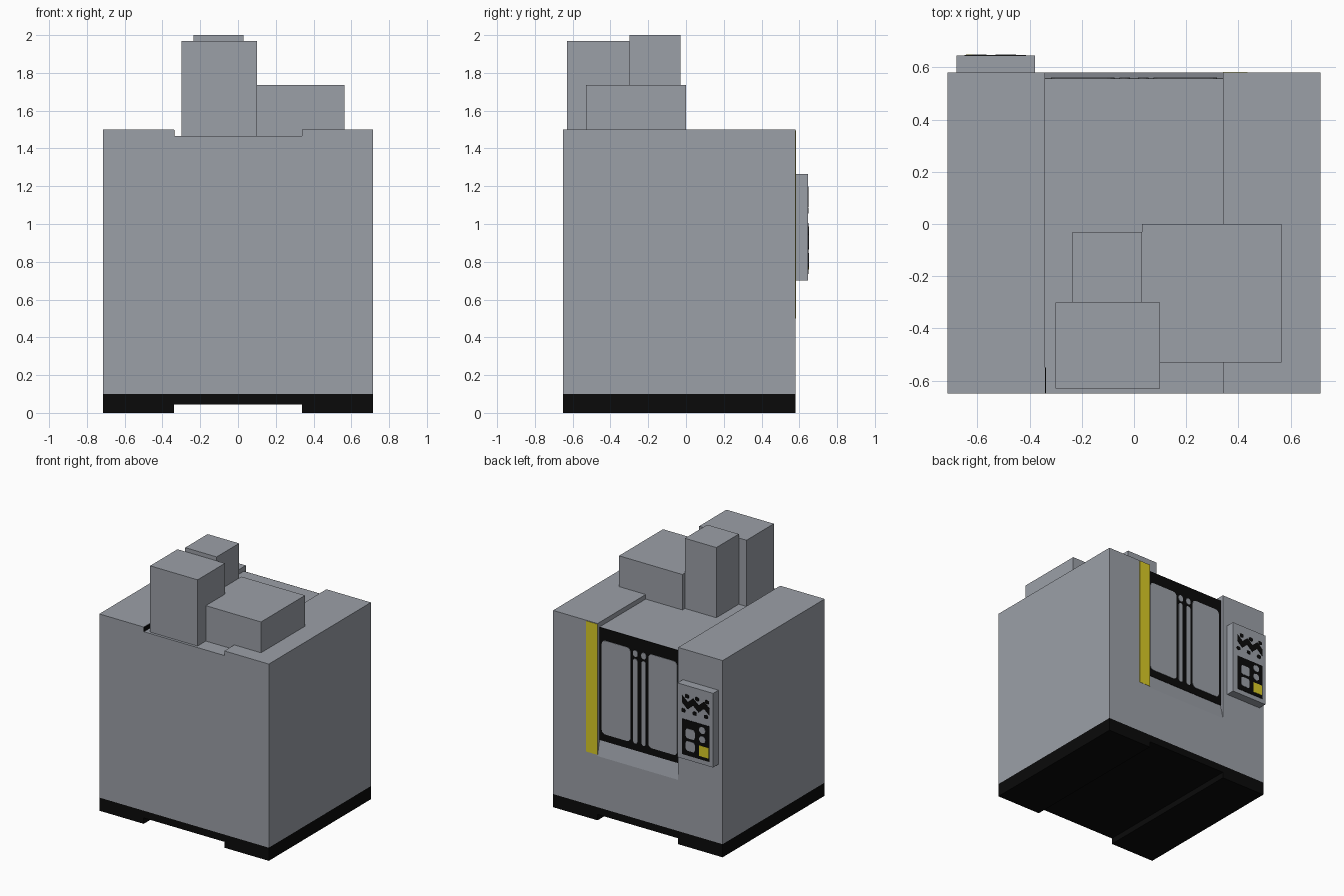
import bpy, bmesh, math

if "Cube" in bpy.data.objects:
    bpy.data.objects.remove(bpy.data.objects["Cube"])


def material(name, rgb):
    m = bpy.data.materials.new(name)
    m.diffuse_color = (*rgb, 1)
    m.use_nodes = True
    m.node_tree.nodes["Principled BSDF"].inputs["Base Color"].default_value = m.diffuse_color
    return m


GREY = material("machine grey", (0.33, 0.35, 0.39))
BLACK = material("black", (0.003, 0.003, 0.003))
YELLOW = material("warning yellow", (0.70, 0.60, 0.02))


def extrude(name, pts, offset, mat):
    """Closed prism: outline of 3D points swept along an offset."""
    bm = bmesh.new()
    face = bm.faces.new([bm.verts.new(p) for p in pts])
    top = bmesh.ops.extrude_face_region(bm, geom=[face])["geom"]
    bmesh.ops.translate(bm, vec=offset, verts=[v for v in top if isinstance(v, bmesh.types.BMVert)])
    bmesh.ops.recalc_face_normals(bm, faces=bm.faces)
    me = bpy.data.meshes.new(name)
    bm.to_mesh(me)
    bm.free()
    me.materials.append(mat)
    ob = bpy.data.objects.new(name, me)
    bpy.context.collection.objects.link(ob)
    return ob


def prism_y(name, xz, y0, y1, mat):
    return extrude(name, [(x, y0, z) for x, z in xz], (0, y1 - y0, 0), mat)


def box(name, x0, x1, y0, y1, z0, z1, mat):
    return prism_y(name, [(x0, z0), (x1, z0), (x1, z1), (x0, z1)], y0, y1, mat)


def plate(name, x0, x1, z0, z1, y, mat, r=0.0, t=0.003):
    """Thin plate on a +y wall, optionally with rounded corners."""
    if r == 0:
        return box(name, x0, x1, y, y + t, z0, z1, mat)
    pts = []
    for k, (cx, cz) in enumerate([(x1 - r, z1 - r), (x0 + r, z1 - r), (x0 + r, z0 + r), (x1 - r, z0 + r)]):
        for i in range(4):
            a = math.radians(90 * k + 28 * i + 3)
            pts.append((cx + r * math.cos(a), cz + r * math.sin(a)))
    return prism_y(name, pts, y, y + t, mat)


W, N, YF, YB = 0.715, 0.34, -0.65, 0.58

# Black plinth with a channel running underneath
prism_y("plinth", [(-W, 0), (-N, 0), (-N, 0.045), (N, 0.045), (N, 0), (W, 0), (W, 0.1), (-W, 0.1)], YF, YB, BLACK)

# Main housing with a lowered middle strip in the roof
housing = prism_y("housing", [(-W, 0.1), (W, 0.1), (W, 1.5), (N, 1.5), (N, 1.465),
                              (-N, 1.465), (-N, 1.5), (-W, 1.5)], YF, YB, GREY)

# Door recess with a sloping sill
cutter = extrude("recess_cutter", [(-N, 0.555, 0.605), (-N, 0.605, 0.375), (-N, 0.605, 1.6), (-N, 0.555, 1.6)],
                 (2 * N, 0, 0), GREY)
cutter.hide_render = True
cutter.hide_viewport = True
cut = housing.modifiers.new("door recess", "BOOLEAN")
cut.operation = "DIFFERENCE"
cut.solver = "EXACT"
cut.object = cutter

# Roof units
box("spindle_cabinet", -0.30, 0.10, -0.63, -0.30, 1.465, 1.97, GREY)
box("spindle_motor", -0.235, 0.03, -0.30, -0.03, 1.465, 2.0, GREY)
box("roof_unit", 0.03, 0.565, -0.53, 0.0, 1.465, 1.735, GREY)
box("roof_gap_trim", -N, -N + 0.003, YF, -0.55, 1.465, 1.498, BLACK)

# Double door: black frame, panes, and handles made of a dot and a bar
plate("door_frame", -N, N, 0.605, 1.465, 0.555, BLACK)
for side, s in (("left", 1), ("right", -1)):
    def strip(part, a, b, z0, z1, r):
        plate(f"{side}_{part}", min(a * s, b * s), max(a * s, b * s), z0, z1, 0.558, GREY, r)
    strip("door_pane", 0.075, 0.318, 0.66, 1.375, 0.03)
    strip("door_bar", 0.018, 0.053, 0.66, 1.305, 0.015)
    strip("door_dot", 0.015, 0.056, 1.32, 1.37, 0.02)

# Yellow strip beside the door
plate("yellow_strip", N, 0.434, 0.50, 1.495, YB, YELLOW, t=0.002)

# Control panel
PY = 0.645
box("control_panel", -0.68, -0.38, YB, PY, 0.70, 1.265, GREY)

# Display: zigzag trace and dots
xs = [-0.42 - 0.046 * i for i in range(6)]
mid = [1.155 if i % 2 == 0 else 1.115 for i in range(6)]
prism_y("display_trace", [(x, z + 0.027) for x, z in zip(xs, mid)]
        + [(x, z - 0.027) for x, z in reversed(list(zip(xs, mid)))], PY, PY + 0.003, BLACK)
for i in range(3):
    for row, (x, z) in enumerate([(-0.46 - 0.085 * i, 1.185), (-0.43 - 0.095 * i, 1.07)]):
        plate(f"display_dot_{row}_{i}", x - 0.016, x + 0.016, z - 0.014, z + 0.014, PY, BLACK, 0.01)

# Keypad with grey keys and a yellow button
plate("keypad", -0.65, -0.42, 0.735, 1.005, PY, BLACK)
KY = PY + 0.003
for i, z in enumerate((0.905, 0.81)):
    plate(f"square_key_{i}", -0.53, -0.452, z - 0.037, z + 0.037, KY, GREY, 0.018, 0.002)
for i, z in enumerate((0.96, 0.89)):
    plate(f"round_key_{i}", -0.618, -0.565, z - 0.026, z + 0.026, KY, GREY, 0.025, 0.002)
plate("yellow_button", -0.643, -0.565, 0.76, 0.84, KY, YELLOW, 0, 0.002)
